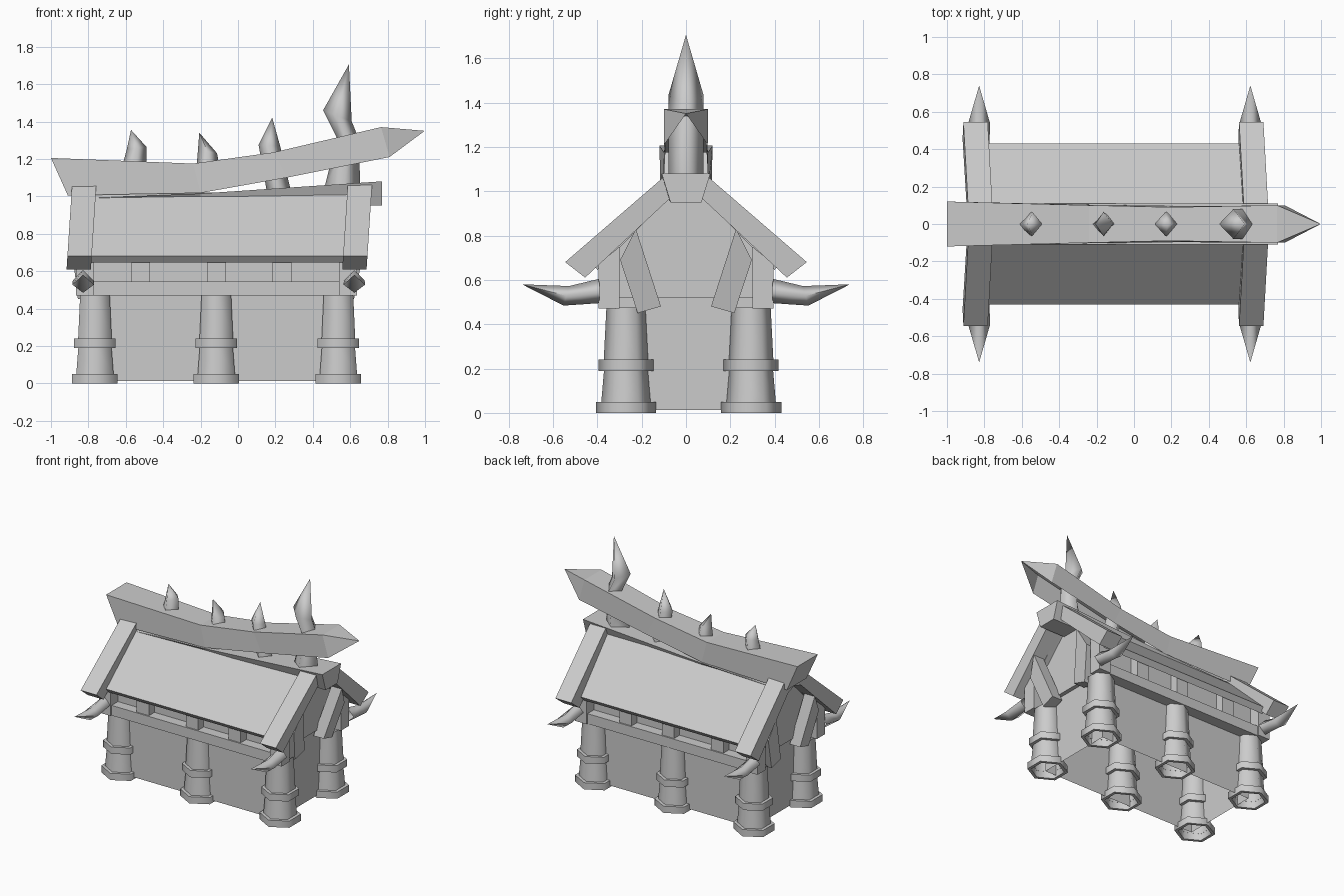
import bpy, bmesh, math
from mathutils import Vector

cube = bpy.data.objects.get("Cube")
if cube:
    bpy.data.objects.remove(cube)

mat = bpy.data.materials.new("plain grey")
mat.use_nodes = True
GREY = (0.6, 0.6, 0.6, 1)
mat.diffuse_color = GREY
mat.node_tree.nodes["Principled BSDF"].inputs["Base Color"].default_value = GREY


def loft(name, rings, smooth=None, caps=True, closed=True):
    """Skin equal-sized rings; smooth is the sharp-edge angle in degrees."""
    bm = bmesh.new()
    loops = [[bm.verts.new(p) for p in ring] for ring in rings]
    n = len(rings[0])
    for a, b in zip(loops, loops[1:]):
        for i in range(n if closed else n - 1):
            j = (i + 1) % n
            bm.faces.new((a[i], a[j], b[j], b[i]))
    if caps:
        bm.faces.new(loops[0])
        bm.faces.new(loops[-1])
    bmesh.ops.remove_doubles(bm, verts=bm.verts, dist=0.0005)
    bmesh.ops.recalc_face_normals(bm, faces=bm.faces)
    me = bpy.data.meshes.new(name)
    bm.to_mesh(me)
    bm.free()
    me.materials.append(mat)
    ob = bpy.data.objects.new(name, me)
    bpy.context.collection.objects.link(ob)
    if smooth:
        bpy.ops.object.select_all(action='DESELECT')
        ob.select_set(True)
        bpy.context.view_layer.objects.active = ob
        bpy.ops.object.shade_smooth_by_angle(angle=math.radians(smooth))


def prism(name, profile, x0, x1, side=1, lean=0):
    """Extrude a (y, z) profile along x, leaning with height."""
    loft(name, [[(x + lean * (z - 0.65), side * y, z) for y, z in profile]
                for x in (x0, x1)])


def horn(name, stations):
    """Four-sided bent spike; each station is centre, half-axis u, half-axis v."""
    rings = []
    for c, u, v in stations:
        c, u, v = Vector(c), Vector(u), Vector(v)
        rings.append([c + u, c + v, c - u, c - v])
    loft(name, rings, 100, caps=False)


# Pillars: hollow hexagonal profile of (radius, height)
PILLAR = [(0.112, 0.05), (0.112, 0), (0.136, 0), (0.136, 0.05), (0.111, 0.05), (0.099, 0.19),
          (0.124, 0.19), (0.124, 0.24), (0.1, 0.24), (0.088, 0.475)]
for x in (-0.765, -0.116, 0.537):
    for y in (-0.271, 0.294):
        loft("pillar", [[(x + 1.035 * r * math.sin(k * math.pi / 3),
                          y + r * math.cos(k * math.pi / 3), z) for k in range(6)]
                        for r, z in PILLAR], 62, caps=False)

# Lower walls, open below, and the gable walls on top
loft("lower_walls", [[(-0.76, -0.3, z), (0.53, -0.3, z), (0.53, 0.3, z), (-0.76, 0.3, z)]
                     for z in (0.012, 0.54)], caps=False)
for x in (-0.79, 0.52):
    prism("gable_wall", [(-0.31, 0.52), (0.31, 0.52), (0.31, 0.76), (0.06, 1.0),
                         (-0.06, 1.0), (-0.31, 0.76)], x, x + 0.04)

# Parts repeated on the front and back slopes
for s in (-1, 1):
    prism("roof_slab", [(0.43, 0.68), (0.08, 1.02), (0, 1.02), (0, 0.98), (0.075, 0.972),
                        (0.40, 0.645)], -0.80, 0.60, s)
    prism("upper_wall", [(0.27, 0.52), (0.31, 0.52), (0.31, 0.73), (0.27, 0.765)],
          -0.77, 0.54, s)
    prism("eave_beam", [(0.30, 0.47), (0.385, 0.47), (0.385, 0.545), (0.30, 0.545)],
          -0.85, 0.62, s)
    for x in (-0.52, -0.115, 0.235):
        prism("eave_block", [(0.30, 0.54), (0.375, 0.54), (0.375, 0.67), (0.30, 0.74)],
              x - 0.05, x + 0.05, s)
    for x, brace_x, lean in ((-0.865, -0.88, -0.12), (0.54, 0.575, 0.2)):
        prism("corner_block", [(0.30, 0.47), (0.395, 0.47), (0.395, 0.67), (0.30, 0.75)],
              x, x + 0.095, s)
        prism("gable_brace", [(0.297, 0.69), (0.226, 0.83), (0.113, 0.48), (0.218, 0.45)],
              brace_x, brace_x + 0.085, s, lean)
    for x in (-0.914, 0.56):
        prism("barge_board", [(0.545, 0.68), (0.105, 1.06), (0, 1.06), (0, 0.99), (0.075, 0.965),
                              (0.455, 0.61)], x, x + 0.13, s, 0.065)
    # Side tusks
    for x in (-0.828, 0.622):
        horn("side_tusk", [((x, s * 0.39, 0.55), (0.055, 0, 0), (0, 0, 0.055)),
                           ((x, s * 0.54, 0.528), (0.058, 0, 0), (0, -s * 0.012, 0.044)),
                           ((x, s * 0.74, 0.58), (0, 0, 0), (0, 0, 0))])

# Lower ridge beam, rising to the +x end
loft("ridge_beam", [[(x, -0.07, 0.95), (x, 0.07, 0.95), (x, 0.11, z), (x, -0.11, z)]
                    for x, z in ((-0.80, 0.99), (-0.2, 1.015), (0.77, 1.08))])

# Upper curved ridge, open below: (top x, top z, half width, bottom x, bottom z, half width)
CREST = [(-1, 1.205, 0.12, -0.91, 1.005, 0.115), (-0.24, 1.175, 0.1, -0.2, 1.018, 0.102),
         (0.19, 1.235, 0.09, 0.26, 1.1, 0.097), (0.765, 1.37, 0.1, 0.81, 1.21, 0.098),
         (0.998, 1.35, 0, 0.998, 1.35, 0)]
loft("curved_ridge", [[(c, -v, d), (a, -w, b), (a, w, b), (c, v, d)]
                      for a, b, w, c, d, v in CREST], closed=False)

# Crest spikes: each ring is (left x, left z, right x, right z), then the tip
SPIKES = [((-0.63, 1.12, -0.49, 1.12), (-0.595, 1.25, -0.49, 1.265), (-0.572, 1.355), 0.063),
          ((-0.23, 1.05, -0.08, 1.05), (-0.214, 1.25, -0.112, 1.23), (-0.207, 1.34), 0.063),
          ((0.155, 1.02, 0.285, 1.02), (0.11, 1.275, 0.225, 1.27), (0.183, 1.42), 0.064),
          ((0.455, 1.02, 0.655, 1.02), (0.53, 1.31, 0.645, 1.31), (0.455, 1.46, 0.608, 1.40),
           (0.593, 1.705), 0.08)]
for *rings, tip, half in SPIKES:
    stations = [(((a + c) / 2, 0, (b + d) / 2), ((c - a) / 2, 0, (d - b) / 2), (0, half, 0))
                for a, b, c, d in rings]
    stations.append(((tip[0], 0, tip[1]), (0, 0, 0), (0, 0, 0)))
    horn("crest_spike", stations)
